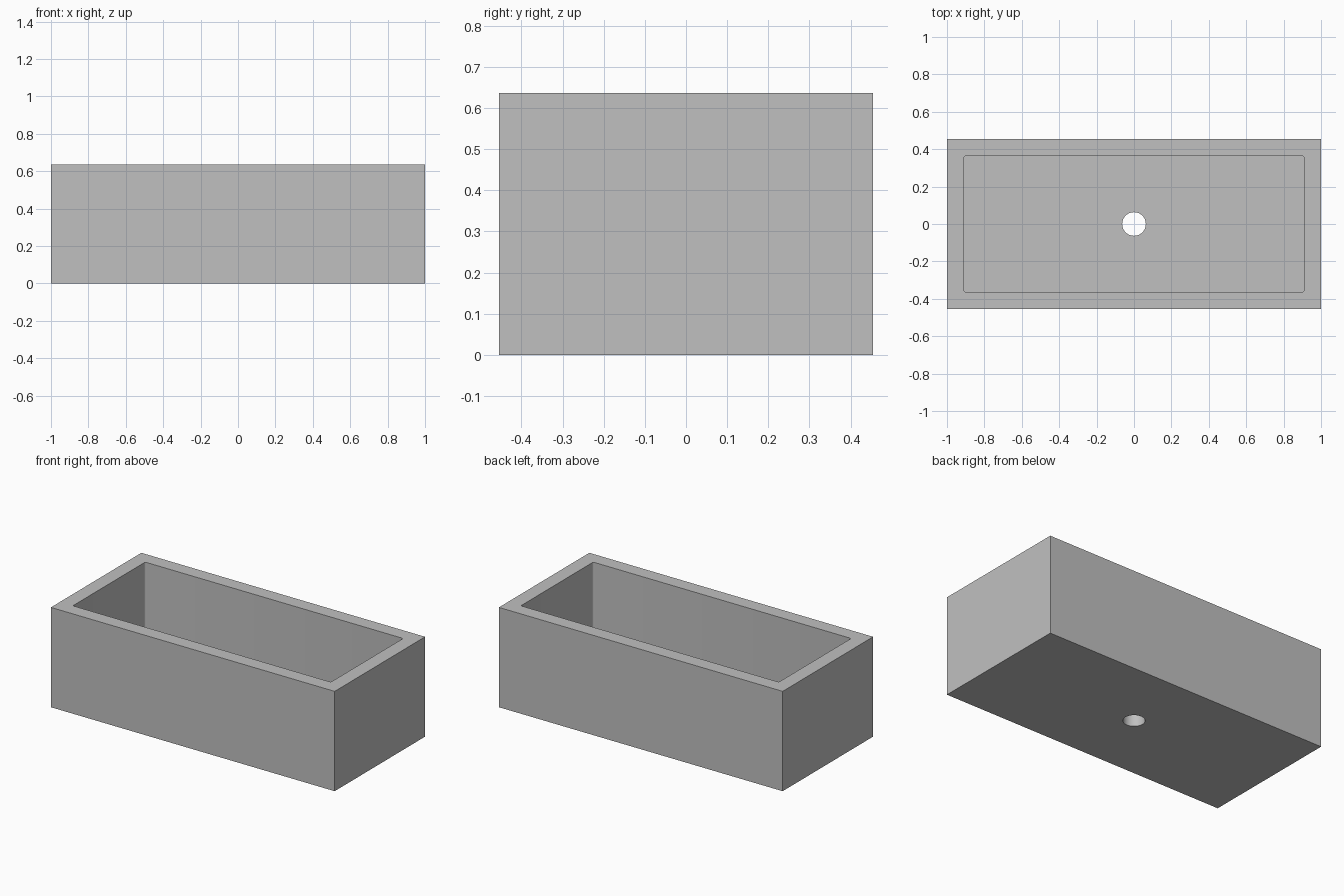
import bpy
import bmesh
from mathutils import Matrix

LENGTH, WIDTH, HEIGHT = 2.0, 0.91, 0.636
WALL = 0.091
HOLE_RADIUS = 0.063
CORNER = 0.01

if "Cube" in bpy.data.objects:
    bpy.data.objects.remove(bpy.data.objects["Cube"], do_unlink=True)

grey = bpy.data.materials.new("plain grey")
grey.use_nodes = True
colour = (0.53, 0.53, 0.53, 1)
grey.diffuse_color = colour
grey.node_tree.nodes["Principled BSDF"].inputs["Base Color"].default_value = colour


def make_object(name, bm):
    mesh = bpy.data.meshes.new(name)
    bm.to_mesh(mesh)
    bm.free()
    mesh.materials.append(grey)
    obj = bpy.data.objects.new(name, mesh)
    bpy.context.collection.objects.link(obj)
    return obj


def box(name, size, bottom, corner=0):
    """Box standing at a given height, with optional rounded upright edges."""
    bm = bmesh.new()
    bmesh.ops.create_cube(bm, size=1)
    bmesh.ops.scale(bm, vec=size, verts=bm.verts)
    bmesh.ops.translate(bm, vec=(0, 0, bottom + size[2] / 2), verts=bm.verts)
    if corner:
        upright = [e for e in bm.edges
                   if abs(e.verts[0].co.z - e.verts[1].co.z) > size[2] / 2]
        bmesh.ops.bevel(bm, geom=upright, offset=corner, segments=4,
                        profile=0.5, affect='EDGES')
    return make_object(name, bm)


def cut(target, cutter):
    mod = target.modifiers.new(cutter.name, 'BOOLEAN')
    mod.operation = 'DIFFERENCE'
    mod.solver = 'EXACT'
    mod.object = cutter
    bpy.context.view_layer.objects.active = target
    bpy.ops.object.modifier_apply(modifier=mod.name)
    bpy.data.objects.remove(cutter, do_unlink=True)


# Solid outer block
planter = box("planter_box", (LENGTH, WIDTH, HEIGHT), 0)

# Open cavity with softly rounded upright corners
cavity = box("cavity_cutter", (LENGTH - 2 * WALL, WIDTH - 2 * WALL, HEIGHT),
             WALL, CORNER)
cut(planter, cavity)

# Round drain hole through the floor
bm = bmesh.new()
bmesh.ops.create_cone(bm, cap_ends=True, segments=48, radius1=HOLE_RADIUS,
                      radius2=HOLE_RADIUS, depth=WALL * 4,
                      matrix=Matrix.Identity(4))
cut(planter, make_object("drain_cutter", bm))

# Smooth the hole and corners, keep the box edges sharp
bpy.ops.object.select_all(action='DESELECT')
planter.select_set(True)
bpy.context.view_layer.objects.active = planter
bpy.ops.object.shade_smooth_by_angle()
